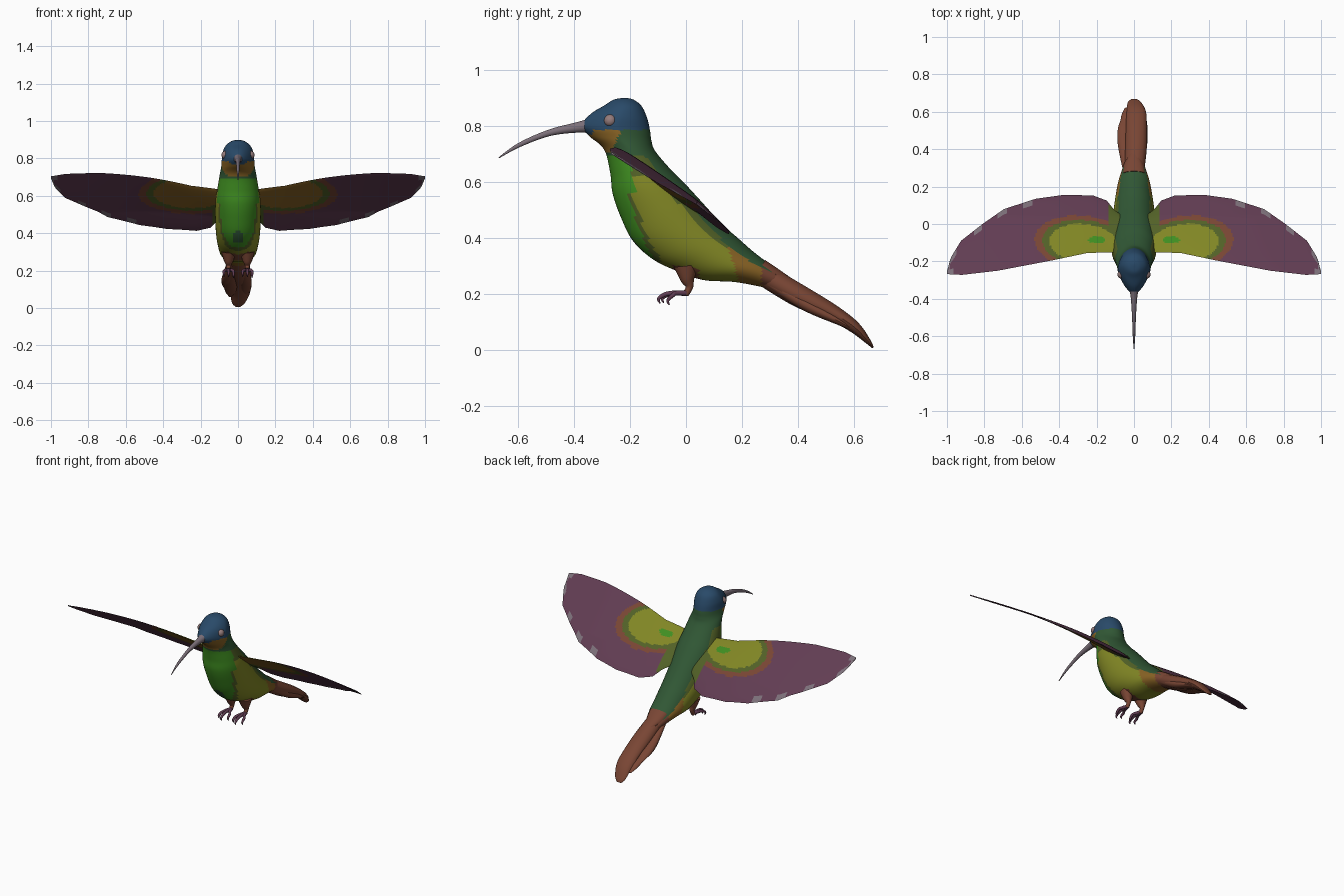
import bpy, bmesh, math
from mathutils import Vector

if "Cube" in bpy.data.objects:
    bpy.data.objects.remove(bpy.data.objects["Cube"])

COLOURS = {
    "blue": (0.022, 0.068, 0.14), "dark_green": (0.03, 0.095, 0.035),
    "bright_green": (0.05, 0.27, 0.015), "yellow_olive": (0.22, 0.24, 0.018),
    "dark_olive": (0.085, 0.12, 0.02), "ochre": (0.25, 0.125, 0.018),
    "brown": (0.19, 0.06, 0.034), "plum": (0.12, 0.046, 0.085),
    "grey": (0.2, 0.16, 0.19), "eye_pink": (0.3, 0.2, 0.2)}
NAMES = list(COLOURS)
MATS = []
for n, c in COLOURS.items():
    m = bpy.data.materials.new(n)
    m.diffuse_color = (*c, 1)
    m.use_nodes = True
    m.node_tree.nodes["Principled BSDF"].inputs["Base Color"].default_value = m.diffuse_color
    MATS.append(m)


def loft(name, rings, rule):
    """Skin closed rings; rule(centre, normal) gives the colour name."""
    bm = bmesh.new()
    rows = [[bm.verts.new(p) for p in r] for r in rings]
    n = len(rows[0])
    for a, b in zip(rows, rows[1:]):
        for i in range(n):
            j = (i + 1) % n
            bm.faces.new((a[i], a[j], b[j], b[i]))
    bm.faces.new(rows[0])
    bm.faces.new(rows[-1])
    bmesh.ops.recalc_face_normals(bm, faces=bm.faces)
    bm.normal_update()
    for f in bm.faces:
        f.material_index = NAMES.index(rule(f.calc_center_median(), f.normal))
    me = bpy.data.meshes.new(name)
    bm.to_mesh(me)
    bm.free()
    for m in MATS:
        me.materials.append(m)
    ob = bpy.data.objects.new(name, me)
    bpy.context.collection.objects.link(ob)
    bpy.ops.object.select_all(action='DESELECT')
    ob.select_set(True)
    bpy.context.view_layer.objects.active = ob
    bpy.ops.object.shade_smooth_by_angle(angle=math.radians(50))
    return ob


def spline(pts, steps):
    """Smooth curve through tuples of any length."""
    out = []
    for i in range(len(pts) - 1):
        p0, p1, p2 = pts[max(i - 1, 0)], pts[i], pts[i + 1]
        p3 = pts[min(i + 2, len(pts) - 1)]
        for k in range(steps):
            t = k / steps
            out.append(tuple(b + 0.5 * t * (c - a + t * (2*a - 5*b + 4*c - d + t * (3*(b - c) + d - a)))
                             for a, b, c, d in zip(p0, p1, p2, p3)))
    return out + [pts[-1]]


def sweep(name, pts, colour, steps=6, n=14):
    """Elliptical tube through (x, y, z, half width, half height)."""
    c = spline(pts, steps)
    rings = []
    for i, p in enumerate(c):
        a, b = c[max(i - 1, 0)], c[min(i + 1, len(c) - 1)]
        up = Vector((0, -(b[2] - a[2]), b[1] - a[1])).normalized()
        rings.append([Vector(p[:3]) + Vector((p[3] * math.cos(q), 0, 0)) + up * p[4] * math.sin(q)
                      for q in (2 * math.pi * k / n for k in range(n))])
    return loft(name, rings, lambda f, nn: colour)


def lerp(table, x):
    for (a, u), (b, v) in zip(table, table[1:]):
        if x <= b:
            return u + (v - u) * max(0, (x - a) / (b - a))
    return table[-1][1]


# Body and head: back y,z / front y,z / half width / narrowing to the front
SECTIONS = [
    (-.21, .899, -.225, .899, .006, 0), (-.185, .892, -.258, .893, .035, 0),
    (-.157, .868, -.29, .873, .064, .1), (-.138, .825, -.34, .842, .082, .25),
    (-.128, .78, -.372, .80, .087, .35), (-.123, .745, -.345, .763, .09, .3),
    (-.11, .71, -.292, .715, .098, .15), (-.06, .65, -.27, .63, .11, 0),
    (-.01, .60, -.262, .56, .12, 0), (.05, .535, -.235, .48, .122, 0),
    (.10, .48, -.19, .39, .12, 0), (.15, .43, -.12, .325, .115, 0),
    (.19, .395, -.04, .285, .108, 0), (.235, .355, .06, .25, .098, 0),
    (.28, .32, .17, .243, .083, 0), (.33, .285, .27, .225, .06, 0),
    (.40, .23, .37, .20, .03, 0)]
rings = []
for by, bz, fy, fz, w, egg in spline(SECTIONS, 7):
    ring = []
    for k in range(56):
        q = 2 * math.pi * k / 56
        s = math.cos(q)                       # +1 at the back, -1 at the chest
        ring.append((w * math.sin(q) * (1 + egg * min(s, 0)),
                     (by + fy) / 2 + s * (by - fy) / 2, (bz + fz) / 2 + s * (bz - fz) / 2))
    rings.append(ring)


def plumage(c, n):
    x, y, z = abs(c.x), c.y, c.z
    depth = (n.y + n.z) * 0.707               # facing up-back against down-front
    if z > (.785 if y > -.33 else .77):
        return "blue"
    if z > .66 and y < -.262 + .5 * (z - .72) and (z > .7 or x > .05):
        return "ochre"
    if z > .69:
        return "dark_green"
    if z > .2 and depth > .62 and y < .31:
        return "dark_green"
    if y > .27:
        return "brown"
    if y > .17 - .3 * (z - .3):
        return "ochre"
    if abs(y) < .045 and z < .3 and x < .08:
        return "brown"
    if (x / .028) ** 2 + ((z - .38) / .035) ** 2 < 1 and y < 0:
        return "dark_green"
    if y < -.03 and z > .28:
        if n.y < -.55 or (n.y < -.3 and z > .56):
            return "bright_green"
        if n.y < -.45 or z > .62:
            return "dark_olive"
    return "dark_olive" if depth > .45 else "yellow_olive"


loft("body", rings, plumage)

# Wings: swept plan outline, sloping down to the rear
LEAD = [(.07, -.15), (.25, -.155), (.44, -.195), (.73, -.25), (.92, -.272), (1, -.268)]
TRAIL = [(.07, .05), (.11, .08), (.145, .125), (.22, .153), (.38, .155), (.525, .135),
         (.695, .08), (.81, 0), (.925, -.09), (.98, -.18), (1, -.255)]


def wing_colour(c, n):
    x, y = abs(c.x), c.y
    a, b = x - .265, y + .105
    a, b = a + .12 * b, b - .12 * a
    d = math.hypot(a / .19, b / .105)
    if n.z > 0 and math.hypot((x - .2) / .045, (y + .085) / .02) < 1:
        return "bright_green"
    if d < 1:
        return "yellow_olive" if n.z > 0 else "ochre"
    if x < .14 and y < .1 or d < 1.2:
        return "dark_olive"
    if d < 1.42:
        return "brown"
    edge = lerp(TRAIL, x) - y
    if x > .965 and y < -.24 or x > .5 and edge < .03 and math.sin(x * 47) > .45:
        return "grey"
    return "plum"


N = 34
for side, label in ((1, "right"), (-1, "left")):
    rings = []
    for i in range(111):
        x = .07 + .93 * i / 110
        lead, trail = lerp(LEAD, x), lerp(TRAIL, x)
        thick = .004 + .014 * (1 - x) ** 2
        ring = []
        for k in range(2 * N):
            v = k / N if k <= N else 2 - k / N
            y = lead + (trail - lead) * v
            z = .713 - .7 * (y + .28) + .04 * math.sin(math.pi * x) - .2 * max(0, y - .04)
            t = thick * math.sqrt(max(0, 1 - (2 * v - 1) ** 2))
            ring.append((side * x, y, z + (t if k <= N else -t)))
        rings.append(ring)
    loft(label + "_wing", rings, wing_colour)

# Bill
sweep("bill", [(0, -.33, .80, .034, .032), (0, -.38, .795, .019, .02), (0, -.486, .775, .011, .012),
               (0, -.593, .732, .007, .008), (0, -.667, .686, .002, .002)], "grey")

# Tail feathers
sweep("tail_main_feather", [(0, .25, .285, .05, .04), (.01, .40, .195, .058, .042),
                            (.012, .52, .135, .056, .03), (.012, .60, .082, .052, .022),
                            (.003, .65, .03, .036, .01), (0, .667, .008, .015, .003)], "brown")
for i, (x, y, z, w) in enumerate([(-.05, .57, .093, .036), (-.035, .62, .062, .036), (.04, .6, .07, .03)]):
    sweep(f"tail_side_feather_{i}", [(x * .6, .27, .255, w * .7, .015), (x, .42, .165, w, .022),
                                     (x, y - .06, z + .035, w, .014), (x, y, z, w * .4, .004)], "brown")
sweep("tail_covert", [(0, .27, .30, .06, .025), (0, .33, .265, .045, .02), (0, .41, .225, .006, .006)], "brown")

# Legs, toes and eyes
for s, label in ((1, "right"), (-1, "left")):
    x = s * .05
    sweep(label + "_leg", [(x, .0, .30, .04, .045), (x, .005, .255, .026, .027),
                           (x, .012, .225, .013, .014), (x, -.002, .198, .012, .012)], "brown")
    for j, (dx, ye, ze) in enumerate([(-.025, -.085, .172), (0, -.098, .17), (.025, -.065, .165)]):
        sweep(f"{label}_toe_{j}", [(x, .005, .203, .011, .011), (x + dx * .6, ye * .5, .203, .009, .009),
                                   (x + dx, ye + .02, .197, .008, .008), (x + dx, ye, ze + .012, .006, .006),
                                   (x + dx, ye + .006, ze - .004, .002, .002)], "plum", 4, 10)
    sweep(label + "_eye", [(s * .066, -.27 + .022 * math.sin(a), .818, .022 * math.cos(a) + .0005,
                            .022 * math.cos(a) + .0005)
                           for a in (math.pi * (k / 10 - .5) for k in range(11))], "eye_pink", 2, 20)
